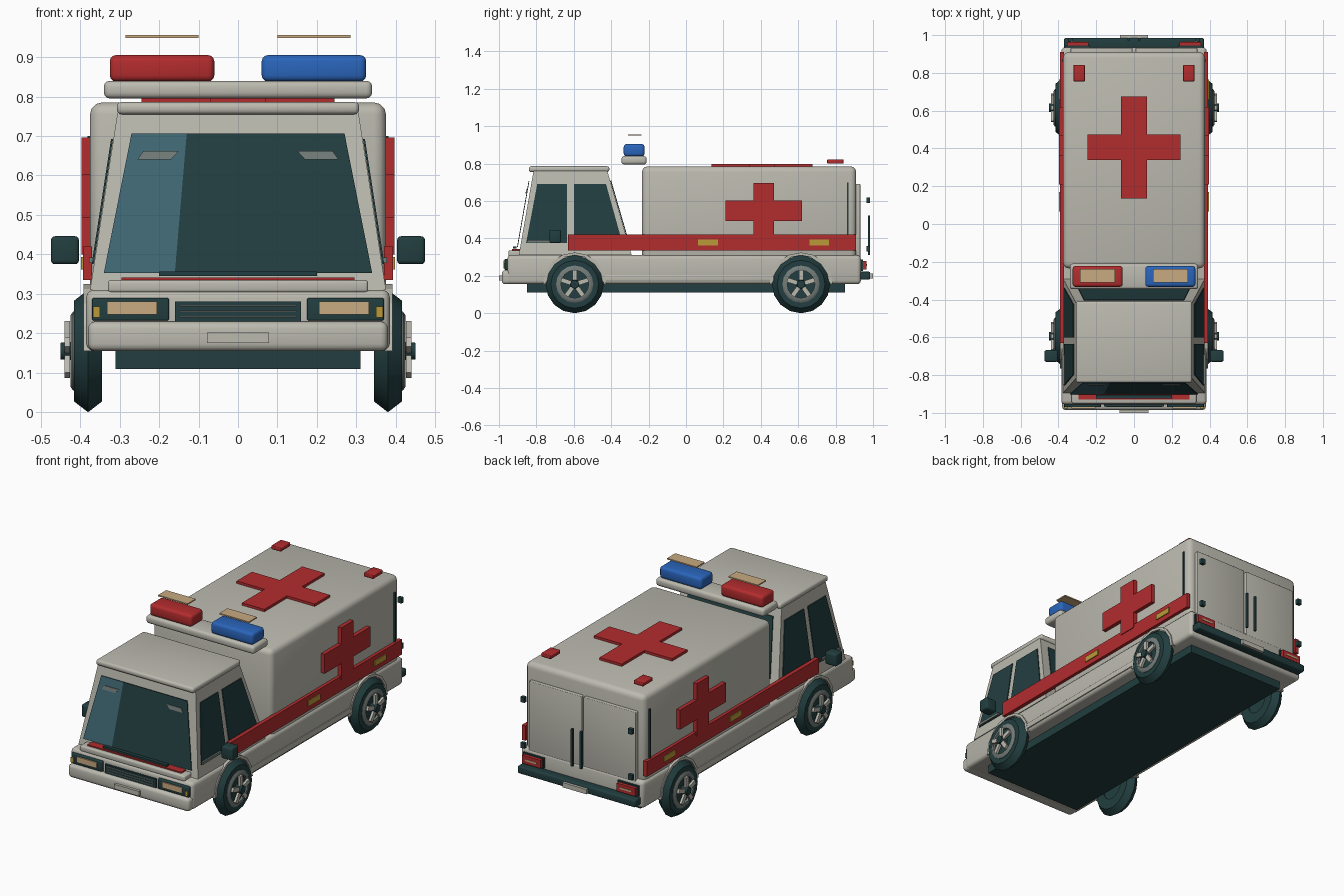
import bpy, bmesh, math
from mathutils import Vector, Matrix

cube = bpy.data.objects.get("Cube")
if cube:
    bpy.data.objects.remove(cube, do_unlink=True)


def material(name, *rgb):
    m = bpy.data.materials.new(name)
    m.use_nodes = True
    m.diffuse_color = (*rgb, 1)
    for node in m.node_tree.nodes:
        if node.type == 'BSDF_PRINCIPLED':
            node.inputs["Base Color"].default_value = (*rgb, 1)
    return m


WHITE = material("warm white paint", 0.50, 0.49, 0.43)
RED = material("red", 0.45, 0.025, 0.027)
DARK = material("dark teal", 0.016, 0.048, 0.05)
GLASS = material("light glass", 0.05, 0.14, 0.18)
BLUE = material("blue", 0.023, 0.13, 0.5)
BEIGE = material("beige lamp", 0.58, 0.40, 0.22)
YELLOW = material("yellow", 0.5, 0.32, 0.04)
GREY = material("grey metal", 0.17, 0.20, 0.19)


def finish(bm, name, mat, smooth=False):
    bmesh.ops.recalc_face_normals(bm, faces=bm.faces[:])
    mesh = bpy.data.meshes.new(name)
    for f in bm.faces:
        f.smooth = smooth
    bm.to_mesh(mesh)
    bm.free()
    if smooth:
        mesh.set_sharp_from_angle(angle=math.radians(40))
    mesh.materials.append(mat)
    ob = bpy.data.objects.new(name, mesh)
    bpy.context.scene.collection.objects.link(ob)
    return ob


def box(name, x, y, z, mat, bevel=0):
    """Box given by (min, max) ranges on each axis, with rounded edges if asked."""
    bm = bmesh.new()
    bmesh.ops.create_cube(bm, size=1)
    for v in bm.verts:
        v.co = [(a + b) / 2 + c * abs(b - a) for (a, b), c in zip((x, y, z), v.co)]
    if bevel:
        bmesh.ops.bevel(bm, geom=bm.edges[:], offset=bevel, segments=3,
                        profile=0.5, affect='EDGES')
    return finish(bm, name, mat, bool(bevel))


def prism(name, points, offset, mat):
    """Flat outline pushed along an offset."""
    bm = bmesh.new()
    face = bm.faces.new([bm.verts.new(p) for p in points])
    out = bmesh.ops.extrude_face_region(bm, geom=[face])["geom"]
    bmesh.ops.translate(bm, vec=offset,
                        verts=[g for g in out if isinstance(g, bmesh.types.BMVert)])
    return finish(bm, name, mat)


def lathe(name, profile, s, cy, cz, mat, sides=16, turn=1.0, closed=True):
    """Closed (x, radius) outline turned about a sideways axle."""
    bm = bmesh.new()
    count = sides if closed else sides + 1
    rings = []
    for i in range(count):
        a = math.tau * turn * i / sides
        rings.append([bm.verts.new((s * x, cy + r * math.cos(a), cz + r * math.sin(a)))
                      for x, r in profile])
    n = len(profile)
    for i in range(sides):
        a, b = rings[i], rings[(i + 1) % count]
        for j in range(n):
            k = (j + 1) % n
            bm.faces.new((a[j], a[k], b[k], b[j]))
    if not closed:
        bm.faces.new(rings[0])
        bm.faces.new(rings[-1])
    return finish(bm, name, mat, closed)


def cross(name, place, arm_u, bar_u, arm_v, bar_v, centre, offset, mat):
    """Plus-shaped plate; place maps (u, v) to a point."""
    quarter = [(arm_u, bar_v), (bar_u, bar_v), (bar_u, arm_v)]
    pts = []
    for su, sv in ((1, 1), (-1, 1), (-1, -1), (1, -1)):
        run = quarter if su * sv > 0 else quarter[::-1]
        pts += [place(centre[0] + su * u, centre[1] + sv * v) for u, v in run]
    return prism(name, pts, offset, mat)


# Main body, floor and rear box
box("chassis", (-.31, .31), (-.85, .85), (.11, .17), DARK)
box("lower_body", (-.385, .385), (-.955, .935), (.155, .31), WHITE, .02)
box("rear_box", (-.375, .375), (-.235, .91), (.26, .785), WHITE, .03)

# Cab: tapered shell with a roof cap
FLOOR, ROOF = .31, .76


def cab_x(z):
    return .375 - (z - FLOOR) * .155


def cab_front(z):
    return -.894 + (z - FLOOR) * .175


def cab_back(z):
    return -.29 - (z - FLOOR) * .29


bm = bmesh.new()
for z in (FLOOR, ROOF):
    for sx, y in ((-1, cab_front(z)), (1, cab_front(z)), (1, cab_back(z)), (-1, cab_back(z))):
        bm.verts.new((sx * cab_x(z), y, z))
bmesh.ops.convex_hull(bm, input=bm.verts[:])
bmesh.ops.dissolve_limit(bm, angle_limit=.01, verts=bm.verts[:], edges=bm.edges[:])
finish(bm, "cab", WHITE)
box("cab_roof", (-.307, .307), (-.84, -.41), (.755, .786), WHITE, .012)


# Windscreen with a pale band, glints and wiper
def screen(x, z, gap):
    return (x, cab_front(z) - gap, z)


def screen_plate(name, bottom, top, z0, z1, gap, mat):
    pts = [screen(bottom[0], z0, gap), screen(bottom[1], z0, gap),
           screen(top[1], z1, gap), screen(top[0], z1, gap)]
    prism(name, pts, (0, -.004, 0), mat)


screen_plate("windscreen", (-.16, .34), (-.13, .27), .353, .706, .013, DARK)
screen_plate("windscreen_band", (-.34, -.16), (-.27, -.13), .353, .706, .013, GLASS)
for s, side in ((1, "left"), (-1, "right")):
    screen_plate("glint_" + side, (s * .17, s * .255), (s * .15, s * .24), .64, .662, .018, GREY)
box("wiper", (-.2, .2), (-.925, -.905), (.345, .356), DARK)
prism("cab_back_window", [(x, cab_back(z) + .001, z) for x, z in
      ((-.31, .40), (.31, .40), (.265, .71), (-.265, .71))], (0, .005, 0), DARK)

# Nose, grille, front bumper
box("nose_trim", (-.33, .33), (-.95, -.86), (.303, .335), WHITE, .008)
box("nose_red_line", (-.295, .295), (-.93, -.88), (.334, .342), RED)
box("front_bumper", (-.38, .38), (-.985, -.9), (.155, .23), WHITE, .018)
box("front_plate", (-.078, .078), (-1, -.98), (.175, .202), WHITE)
box("grille", (-.16, .16), (-.965, -.94), (.23, .28), DARK)
for z in (.242, .256, .270):
    box("grille_bar", (-.148, .148), (-.969, -.96), (z - .002, z + .002), GREY)

# Rear bumper, doors
box("rear_bumper", (-.37, .37), (.93, .985), (.18, .222), DARK, .008)
box("rear_plate", (-.075, .075), (.98, 1), (.185, .212), WHITE)

# Light bar
box("light_bar", (-.34, .34), (-.345, -.21), (.795, .84), WHITE, .015)
cross("roof_cross", lambda x, y: (x, y, .784), .245, .07, .27, .068, (0, .406),
      (0, 0, .015), RED)

for s, side in ((1, "left"), (-1, "right")):
    def sbox(name, x, y, z, mat, bevel=0):
        return box(name + "_" + side, sorted((s * x[0], s * x[1])), y, z, mat, bevel)

    # Beacons and roof lamps
    sbox("beacon", (.06, .325), (-.333, -.222), (.838, .905), BLUE if s > 0 else RED, .016)
    sbox("beacon_plate", (.1, .285), (-.31, -.237), (.949, .956), BEIGE)
    sbox("roof_lamp", (.26, .32), (.755, .842), (.80, .822), RED, .004)

    # Headlights
    sbox("headlight_frame", (.175, .37), (-.97, -.94), (.232, .29), DARK, .005)
    sbox("headlight", (.205, .332), (-.976, -.96), (.248, .281), BEIGE)
    sbox("indicator", (.35, .367), (-.976, -.96), (.24, .268), YELLOW)

    # Side windows, mirror and handle
    for name, outline in (("front_window", ((-.855, .375), (-.635, .375), (-.635, .692), (-.795, .692))),
                          ("rear_window", ((-.6, .375), (-.34, .375), (-.428, .692), (-.6, .692)))):
        prism(f"{name}_{side}", [(s * (cab_x(z) + .001), y, z) for y, z in outline],
              (s * .005, 0, 0), DARK)
    sbox("mirror", (.403, .474), (-.73, -.668), (.375, .446), DARK, .01)
    sbox("mirror_arm", (.36, .378), (-.85, -.69), (.378, .392), GREY)

    # Side stripe, cross, markers and rocker moulding
    sbox("side_stripe", (.37, .393), (-.63, .91), (.335, .42), RED)
    cross("side_cross_" + side, lambda y, z: (s * .373, y, z), .205, .055, .148, .055,
          (.415, .566 - .018), (s * .024, 0, 0), RED)
    for y in (.065, .66):
        sbox("stripe_marker", (.39, .398), (y, y + .105), (.362, .394), YELLOW)
    sbox("rocker_moulding", (.38, .39), (-.44, .47), (.172, .205), WHITE, .003)
    sbox("box_corner_strip", (.37, .382), (.86, .87), (.42, .70), DARK)

    # Rear doors with handles, hinges and tail lights
    sbox("rear_door", (.008, .335), (.9, .932), (.27, .692), WHITE, .004)
    sbox("rear_handle", (.022, .034), (.972, .985), (.31, .522), DARK)
    for z in (.345, .605):
        sbox("door_hinge", (.325, .35), (.965, .985), (z - .015, z + .015), DARK)
    sbox("tail_frame", (.232, .362), (.925, .945), (.226, .286), DARK)
    sbox("tail_light", (.24, .355), (.94, .964), (.234, .279), RED)
    sbox("tail_lens", (.26, .335), (.962, .967), (.252, .262), BEIGE)

    # Wheels: tyre, arch, rim, spokes and hub
    for end, cy in (("front", -.595), ("rear", .615)):
        cz, tag = .155, f"{end}_{side}"
        lathe("tyre_" + tag, [(.345, .07), (.345, .128), (.38, .155), (.415, .128), (.415, .09)],
              s, cy, cz, DARK)
        lathe("wheel_arch_" + tag, [(.36, .155), (.391, .155), (.391, .17), (.36, .17)],
              s, cy, cz, WHITE, 8, .5, False)
        lathe("rim_" + tag, [(.40, .074), (.425, .074), (.425, .09), (.418, .1), (.40, .1)],
              s, cy, cz, GREY)
        lathe("wheel_disc_" + tag, [(.35, .001), (.411, .001), (.411, .08), (.35, .08)],
              s, cy, cz, DARK)
        lathe("hub_" + tag, [(.40, .001), (.45, .001), (.45, .022), (.40, .026)],
              s, cy, cz, DARK, 10)
        for i in range(5):
            spoke = box("spoke_" + tag, (-.007, .007), (-.012, .012), (.022, .076), WHITE)
            spoke.data.transform(Matrix.Translation(Vector((s * .433, cy, cz)))
                                 @ Matrix.Rotation(math.tau * i / 5, 4, 'X'))
